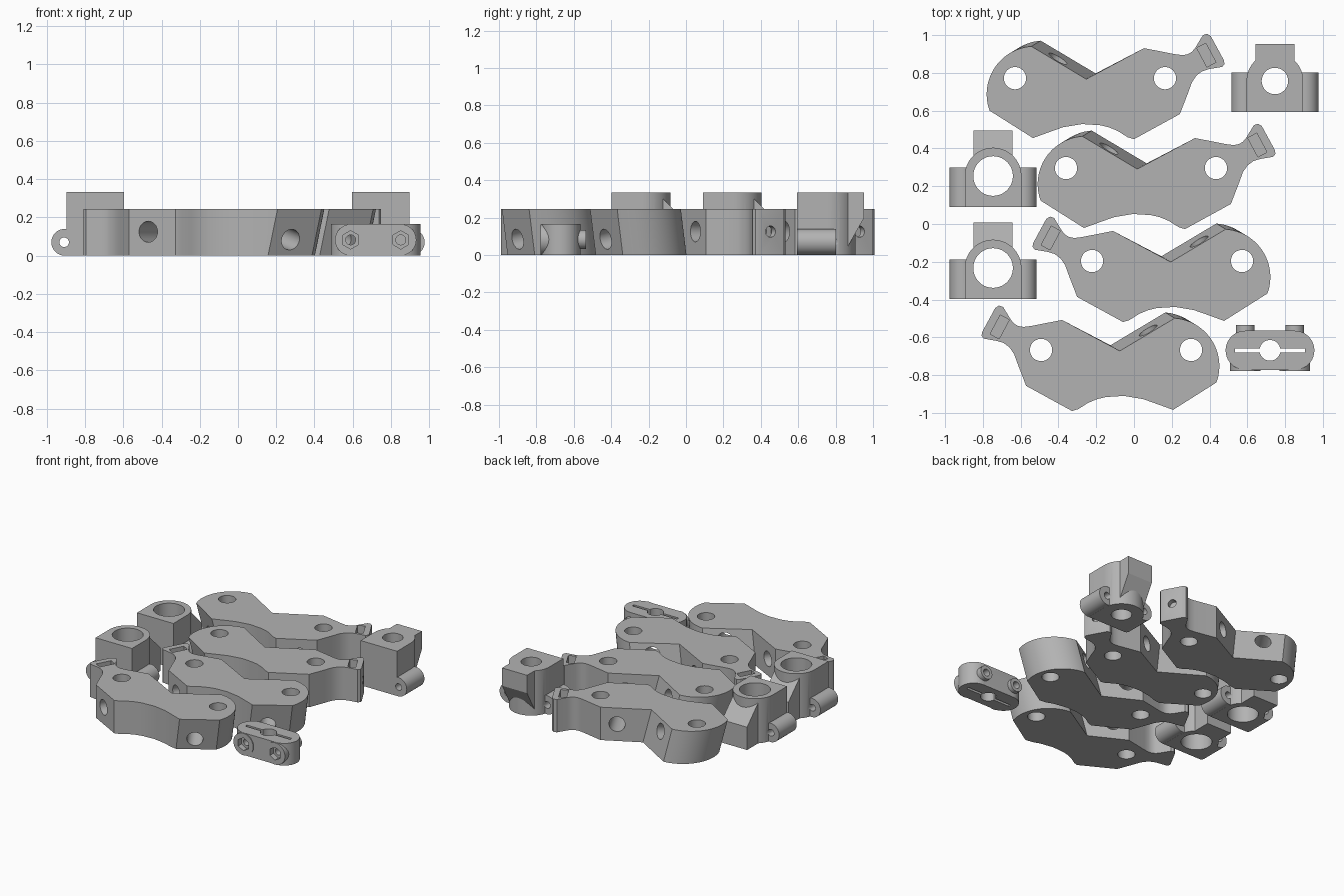
import bpy, bmesh, math
from mathutils import Matrix, Vector

if "Cube" in bpy.data.objects:
    bpy.data.objects.remove(bpy.data.objects["Cube"])

grey = bpy.data.materials.new("plain_grey")
grey.use_nodes = True
grey.diffuse_color = (0.45, 0.45, 0.45, 1)
grey.node_tree.nodes["Principled BSDF"].inputs["Base Color"].default_value = (0.45, 0.45, 0.45, 1)


def to_object(name, bm):
    bmesh.ops.recalc_face_normals(bm, faces=bm.faces)
    mesh = bpy.data.meshes.new(name)
    bm.to_mesh(mesh)
    bm.free()
    mesh.materials.append(grey)
    obj = bpy.data.objects.new(name, mesh)
    bpy.context.collection.objects.link(obj)
    return obj


def loft(name, low, high):
    """Solid between two matching loops of 3D points."""
    bm = bmesh.new()
    a = [bm.verts.new(p) for p in low]
    b = [bm.verts.new(p) for p in high]
    bm.faces.new(a)
    bm.faces.new(b)
    for i in range(len(a)):
        j = (i + 1) % len(a)
        bm.faces.new((a[i], a[j], b[j], b[i]))
    return to_object(name, bm)


def prism(name, outline, z0, z1):
    return loft(name, [(x, y, z0) for x, y in outline], [(x, y, z1) for x, y in outline])


def rod(name, centre, axis, radius, length, sides=40):
    bm = bmesh.new()
    turn = Vector(axis).to_track_quat('Z', 'Y').to_matrix().to_4x4()
    bmesh.ops.create_cone(bm, cap_ends=True, segments=sides, radius1=radius, radius2=radius,
                          depth=length, matrix=Matrix.Translation(centre) @ turn)
    return to_object(name, bm)


def box(name, centre, size, angle=0):
    bm = bmesh.new()
    bmesh.ops.create_cube(bm, size=1, matrix=Matrix.Translation(centre)
                          @ Matrix.Rotation(angle, 4, 'Z') @ Matrix.Diagonal((*size, 1)))
    return to_object(name, bm)


def combine(obj, tools, operation):
    """Apply boolean tools one by one and discard them."""
    for tool in tools:
        mod = obj.modifiers.new("bool", 'BOOLEAN')
        mod.operation, mod.object, mod.solver = operation, tool, 'EXACT'
        bpy.context.view_layer.update()
        result = bpy.data.meshes.new_from_object(
            obj.evaluated_get(bpy.context.evaluated_depsgraph_get()))
        obj.modifiers.clear()
        obj.data = result
        bpy.data.objects.remove(tool)


def arc(cx, cy, r, start, end, n):
    steps = [math.radians(start + (end - start) * i / n) for i in range(n + 1)]
    return [(cx + r * math.cos(t), cy + r * math.sin(t)) for t in steps]


def finish(obj):
    bpy.ops.object.select_all(action='DESELECT')
    obj.select_set(True)
    bpy.context.view_layer.objects.active = obj
    bpy.ops.object.shade_smooth_by_angle(angle=math.radians(28))


X, Y, Z = (1, 0, 0), (0, 1, 0), (0, 0, 1)

# Arm: upright hooked half, and a leaning rounded lobe
HEIGHT = 0.245
upright = [(-.286, .159), (-.45, .127), (-.49, .122), (-.519, .127), (-.54, .14), (-.556, .159),
           (-.598, .228), (-.62, .235), (-.64, .222), (-.709, .095), (-.712, .075), (-.7, .06),
           (-.63, .048), (-.595, .037), (-.565, .015), (-.54, -.021), (-.519, -.079),
           (-.476, -.19), (-.233, -.323), (-.2, -.313), (-.148, -.28), (-.1, -.26),
           (-.053, -.249), (.042, -.243), (.143, -.26), (.2, -.28)]
lobe = [(.302, -.317)] + arc(.293, -.085, .254, -20, 86, 24) + [(.02, -.005)]
low = [(x, y, 0) for x, y in upright] + [(x - .05, y + .03, 0) for x, y in lobe]
high = [(x, y, HEIGHT) for x, y in upright + lobe]
arm = loft("arm", low, high)
combine(arm, [
    rod("hole", (-.397, 0, .12), Z, .059, 1),
    rod("hole", (.397, 0, .12), Z, .059, 1),
    rod("cross_bore", (-.27, -.05, .125), (.47, .88, 0), .055, .8),
    rod("lobe_bore", (.27, -.065, .125), (-.51, .86, .21), .055, .9),
    box("nut_slot", (-.616, .122, .18), (.114, .054, .2), math.radians(62)),
    rod("hook_bore", (-.66, .147, .125), (-.87, .5, 0), .03, .2),
], 'DIFFERENCE')
source = arm.data
places = [("front_arm", -.095, -.667, 1), ("front_middle_arm", .175, -.196, 1),
          ("back_middle_arm", .037, .296, -1), ("back_arm", -.233, .772, -1)]
for name, x, y, side in places:
    mesh = source.copy()
    mesh.transform(Matrix.Translation((x, y, 0)) @ Matrix.Diagonal((side, 1, 1, 1)))
    if side < 0:
        mesh.flip_normals()
    obj = bpy.data.objects.new(name, mesh)
    bpy.context.collection.objects.link(obj)
    finish(obj)
bpy.data.objects.remove(arm)


# Holder blocks: round-backed body, side ears and a sloped rear tab
def holder(name, x, y, bore, tab):
    body = prism(name, arc(0, 0, .15, 0, 180, 32) + [(-.15, -.164), (.15, -.164)], 0, .333)
    tab_low = [(-.103, *p) for p in tab]
    tab_high = [(.103, *p) for p in tab]
    ears = [rod("ear", (s * .16, -.06, .07), Y, .07, .208) for s in (-1, 1)]
    combine(body, [loft("tab", tab_low, tab_high)] + ears, 'UNION')
    combine(body, [rod("bore", (0, 0, .16), Z, bore, 1)]
            + [rod("ear_bore", (s * .163, -.06, .07), Y, .025, .5, 24) for s in (-1, 1)],
            'DIFFERENCE')
    body.location = (x, y, 0)
    return body


for name, y in (("left_row_back_holder", .254), ("left_row_front_holder", -.233)):
    block = holder(name, -.746, y, .105, [(.05, 0), (.24, 0), (.24, .17), (.09, .32), (.05, .32)])
    combine(block, [box("slit", (0, .19, .16), (.02, .26, 1)),
                    rod("tab_bore", (0, .195, .1), X, .03, .5, 24)], 'DIFFERENCE')
    finish(block)

solid = holder("solid_holder", .746, .757, .07,
               [(.05, .333), (.196, .333), (.196, .2), (.1, .03), (.05, .03)])
cuts = [rod("bolt_bore", (0, s, .165), X, .025, 1, 24) for s in (-.11, .1)]
cuts += [rod("nut_pocket", (.15, s, .165), X, .042, .08, 6) for s in (-.11, .1)]
cuts += [box("ear_notch", (-.2, -.1, .12), (.09, .085, .13)),
         box("ear_notch", (.175, -.1, .12), (.05, .05, .13))]
combine(solid, cuts, 'DIFFERENCE')
finish(solid)

# Small split clamp with two bolt barrels
clamp = prism("split_clamp", arc(.131, 0, .104, -90, 90, 20) + arc(-.131, 0, .104, 90, 270, 20),
              0, .165)
barrels = []
for s in (-.131, .131):
    barrels += [rod("barrel", (s, -.05, .0825), Y, .0815, .12),
                rod("boss", (s, .08, .0825), Y, .05, .11)]
combine(clamp, barrels, 'UNION')
cuts = [box("slit", (0, 0, .08), (.37, .02, 1)), rod("bore", (0, 0, .08), Z, .055, 1)]
for s in (-.131, .131):
    cuts += [rod("bolt_bore", (s, 0, .0825), Y, .026, 1, 24),
             rod("nut_pocket", (s, -.11, .0825), Y, .048, .08, 6)]
combine(clamp, cuts, 'DIFFERENCE')
clamp.location = (.72, -.669, 0)
finish(clamp)
